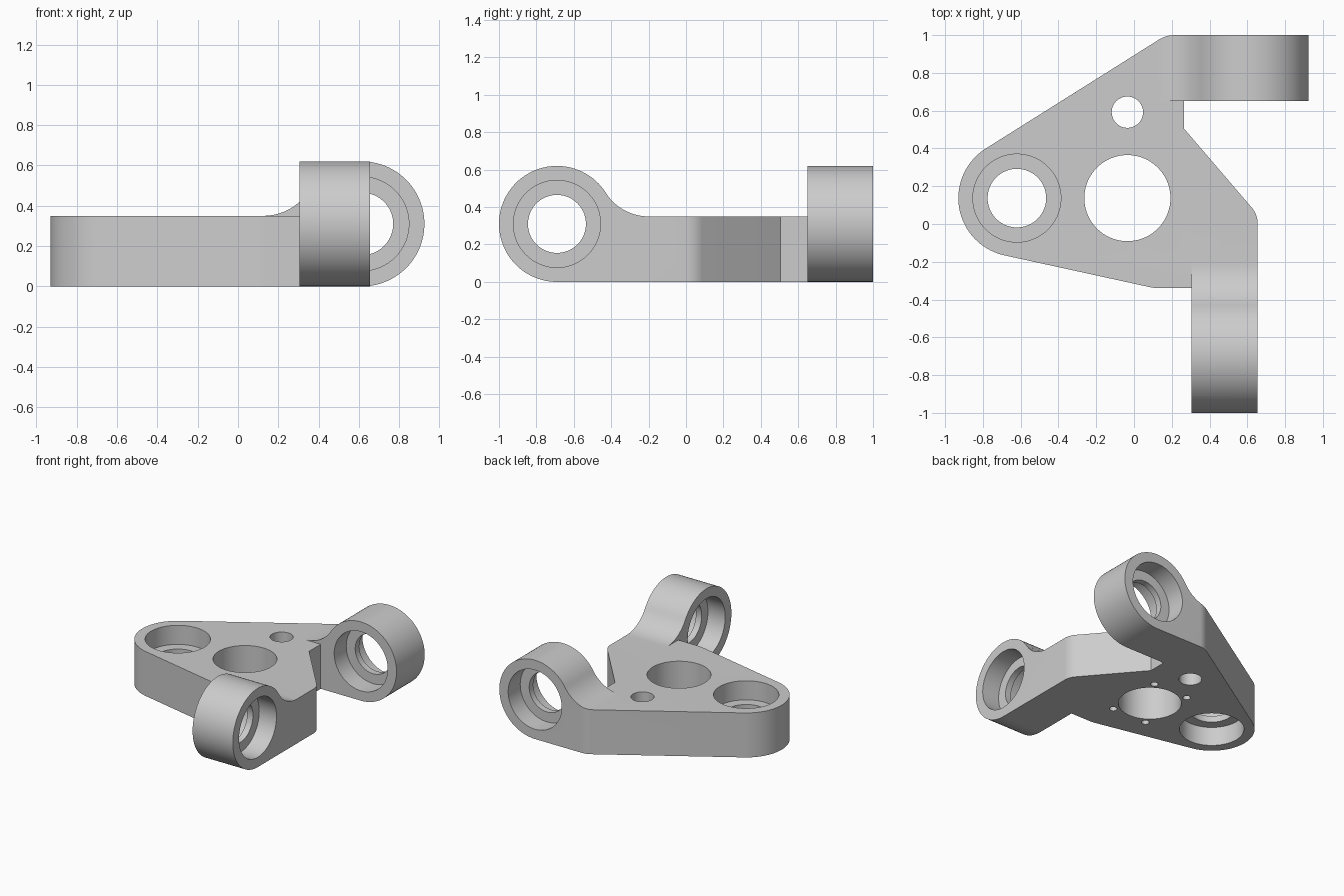
import bpy, bmesh, math
from mathutils import Vector, Matrix

if "Cube" in bpy.data.objects:
    bpy.data.objects.remove(bpy.data.objects["Cube"])

THICK, RING_R, LIP_R, BEARING_R, BEARING_DEPTH = 0.35, 0.31, 0.155, 0.233, 0.15
WIDTH = 0.35
GREY = (0.604, 0.604, 0.604, 1)

grey = bpy.data.materials.new("plain grey")
grey.use_nodes = True
grey.diffuse_color = GREY
grey.node_tree.nodes["Principled BSDF"].inputs["Base Color"].default_value = GREY


def finish(name, bm):
    bmesh.ops.recalc_face_normals(bm, faces=bm.faces)
    mesh = bpy.data.meshes.new(name)
    bm.to_mesh(mesh)
    bm.free()
    mesh.materials.append(grey)
    obj = bpy.data.objects.new(name, mesh)
    bpy.context.collection.objects.link(obj)
    return obj


def prism(name, points, place, lo, hi):
    """Extrude a flat profile; place(u, v, w) maps it into space."""
    bm = bmesh.new()
    low = [bm.verts.new(place(u, v, lo)) for u, v in points]
    high = [bm.verts.new(place(u, v, hi)) for u, v in points]
    bm.faces.new(low)
    bm.faces.new(high)
    for i in range(len(points)):
        j = (i + 1) % len(points)
        bm.faces.new((low[i], low[j], high[j], high[i]))
    return finish(name, bm)


def cylinder(center, axis, radius, length, sides=72):
    bm = bmesh.new()
    turn = Vector(axis).to_track_quat("Z", "Y").to_matrix().to_4x4()
    bmesh.ops.create_cone(bm, cap_ends=True, segments=sides, radius1=radius, radius2=radius,
                          depth=length, matrix=Matrix.Translation(center) @ turn)
    return finish("cutter", bm)


def combine(target, other, operation):
    mod = target.modifiers.new("combine", "BOOLEAN")
    mod.operation, mod.object, mod.solver = operation, other, "EXACT"
    bpy.context.view_layer.objects.active = target
    bpy.ops.object.modifier_apply(modifier=mod.name)
    bpy.data.objects.remove(other)


def arc(cx, cy, r, start, end, steps):
    angles = [math.radians(start + (end - start) * i / steps) for i in range(steps + 1)]
    return [(cx + r * math.cos(a), cy + r * math.sin(a)) for a in angles]


def fillet(before, corner, after, r, steps=8):
    """Round one corner of an outline."""
    p, c, n = Vector(before), Vector(corner), Vector(after)
    a, b = (p - c).normalized(), (n - c).normalized()
    half = a.angle(b) / 2
    mid = c + (a + b).normalized() * (r / math.sin(half))
    reach = r / math.tan(half)
    s, e = c + a * reach - mid, c + b * reach - mid
    return [tuple(mid + s.lerp(e, i / steps).normalized() * r) for i in range(steps + 1)]


# Plan outline: round bearing boss, tangent sides, two arm strips
boss = arc(-0.62, 0.137, RING_R, 122, 257.7, 36)
left_x, right_x, arm_y = 0.305, 0.655, 0.65
outline = boss + fillet(boss[-1], (0.11, -0.34), (left_x, -0.34), 0.3)
outline += [(left_x, -0.34), (left_x, -1.2), (right_x, -1.2)]
outline += fillet((right_x, -1.2), (right_x, 0.05), (0.265, 0.505), 0.13)
outline += [(0.265, 0.505), (0.265, arm_y), (1.1, arm_y), (1.1, 1)]
outline += fillet((1.1, 1), (0.17, 1), boss[0], 0.15)

flat = lambda u, v, w: (u, v, w)
bracket = prism("bracket_body", outline, flat, 0, 0.8)

# Height envelope: flat slab plus the two raised ring arms
slab_plan = [(-1.1, 1.1), (0.5, 1.1), (0.5, 0.6), (0.8, 0.6), (0.8, -0.5), (-1.1, -0.5)]
envelope = prism("envelope", slab_plan, flat, -0.2, THICK)


def arm_profile(c):
    blend, r = 0.49, 0.27
    tilt = math.degrees(math.atan2(THICK + r - RING_R, blend))
    return ([(c - blend, 0.1), (c - blend, -0.1), (c, -0.1)]
            + arc(c, RING_R, RING_R, -90, 180 - tilt, 60)
            + arc(c - blend, THICK + r, r, -tilt, -90, 14))


back_x, front_y = 0.615, -0.69
combine(envelope, prism("back_arm", arm_profile(back_x), lambda u, v, w: (u, w, v), arm_y, 1.1), "UNION")
combine(envelope, prism("front_arm", arm_profile(-front_y), lambda u, v, w: (w, -u, v), left_x, 0.8), "UNION")
combine(bracket, envelope, "INTERSECT")

# Bearing seats: a through hole with a recess on each side, leaving a lip
seats = [((-0.62, 0.137, THICK / 2), (0, 0, 1)),
         ((back_x, 1 - WIDTH / 2, RING_R), (0, 1, 0)),
         ((right_x - WIDTH / 2, front_y, RING_R), (1, 0, 0))]
for center, axis in seats:
    combine(bracket, cylinder(center, axis, LIP_R, 0.45), "DIFFERENCE")
    for side in (-1, 1):
        spot = Vector(center) + Vector(axis) * side * WIDTH / 2
        combine(bracket, cylinder(spot, axis, BEARING_R, 2 * BEARING_DEPTH), "DIFFERENCE")

# Motor opening, cable hole and four blind screw holes underneath
motor = Vector((-0.035, 0.137, 0))
combine(bracket, cylinder(motor, (0, 0, 1), 0.228, 1), "DIFFERENCE")
combine(bracket, cylinder((-0.035, 0.592, 0), (0, 0, 1), 0.083, 1, 48), "DIFFERENCE")
for sx in (-1, 1):
    for sy in (-1, 1):
        screw = motor + Vector((sx * 0.152, sy * 0.232, 0))
        combine(bracket, cylinder(screw, (0, 0, 1), 0.028, 0.4, 24), "DIFFERENCE")

# Smooth shading with crisp edges
bpy.ops.object.select_all(action="DESELECT")
bracket.select_set(True)
bpy.context.view_layer.objects.active = bracket
bpy.ops.object.shade_smooth_by_angle(angle=math.radians(25))
